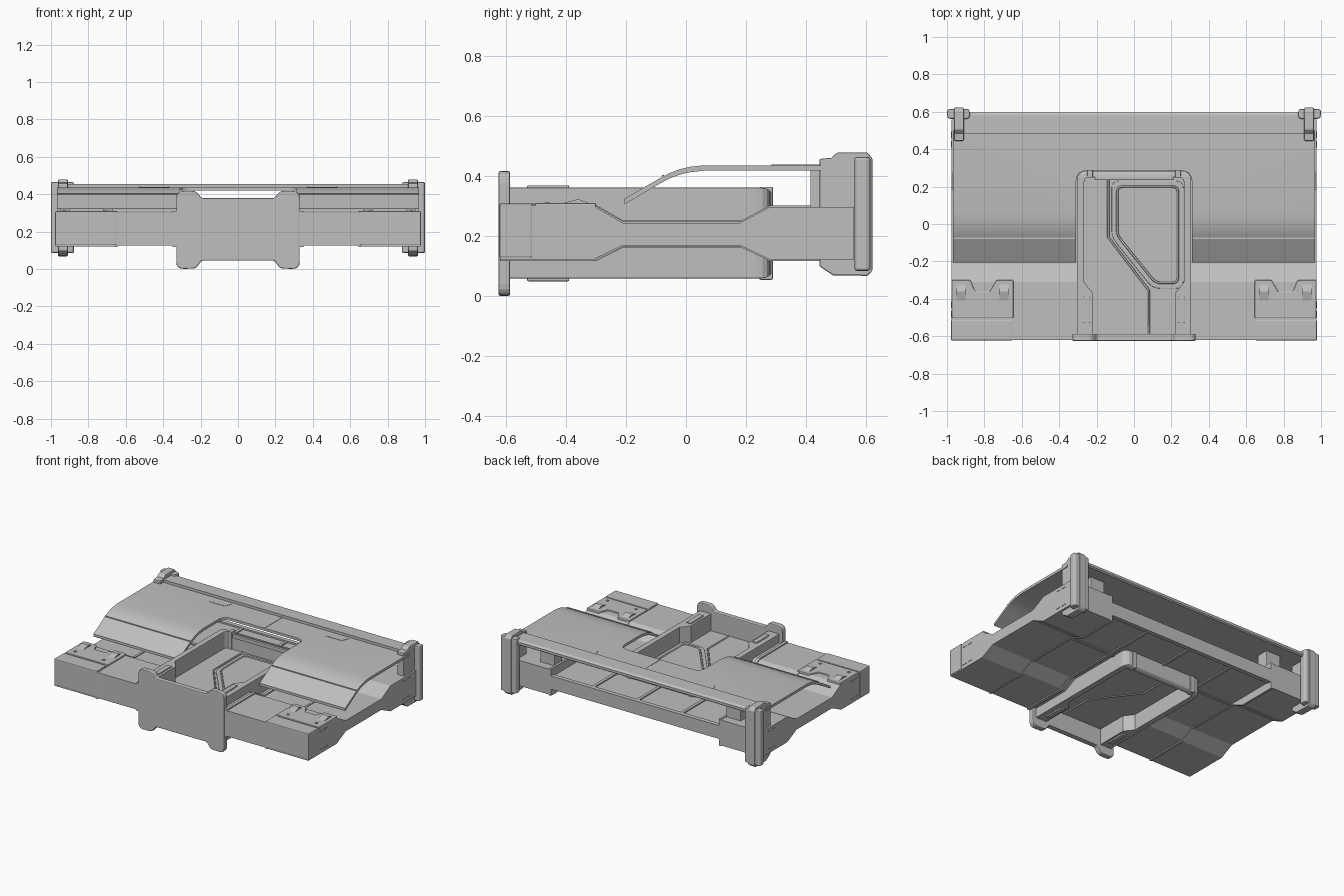
import bpy, bmesh, math
from mathutils import Vector

cube = bpy.data.objects.get("Cube")
if cube:
    bpy.data.objects.remove(cube, do_unlink=True)

grey = bpy.data.materials.new("plain grey")
grey.use_nodes = True
grey.diffuse_color = (0.52, 0.52, 0.52, 1)
grey.node_tree.nodes["Principled BSDF"].inputs["Base Color"].default_value = (0.52, 0.52, 0.52, 1)

PLACE = {
    "x": lambda p, t: (t, p[0], p[1]),
    "y": lambda p, t: (p[0], t, p[1]),
    "z": lambda p, t: (p[0], p[1], t),
}


def add_bevel(ob, width):
    mod = ob.modifiers.new("edges", "BEVEL")
    mod.width, mod.segments = width, 2
    mod.limit_method, mod.angle_limit = "ANGLE", math.radians(40)


def prism(name, pts, axis, a, b, bevel=0.0, mirror=False, smooth=False):
    """Extrude a flat outline along an axis from a to b."""
    bm = bmesh.new()
    place = PLACE[axis]
    low = [bm.verts.new(place(p, a)) for p in pts]
    high = [bm.verts.new(place(p, b)) for p in pts]
    bm.faces.new(low)
    bm.faces.new(high)
    n = len(pts)
    for i in range(n):
        j = (i + 1) % n
        bm.faces.new((low[i], low[j], high[j], high[i]))
    bmesh.ops.recalc_face_normals(bm, faces=bm.faces)
    mesh = bpy.data.meshes.new(name)
    bm.to_mesh(mesh)
    bm.free()
    mesh.materials.append(grey)
    ob = bpy.data.objects.new(name, mesh)
    bpy.context.collection.objects.link(ob)
    if bevel:
        add_bevel(ob, bevel)
    if mirror:
        ob.modifiers.new("other side", "MIRROR")
    if smooth:
        bpy.ops.object.select_all(action="DESELECT")
        ob.select_set(True)
        bpy.context.view_layer.objects.active = ob
        bpy.ops.object.shade_smooth_by_angle(angle=math.radians(25))
    return ob


def box(name, x, y, z, bevel=0.0, mirror=False):
    pts = [(x[0], y[0]), (x[1], y[0]), (x[1], y[1]), (x[0], y[1])]
    return prism(name, pts, "z", z[0], z[1], bevel, mirror)


def carve(ob, cutter, operation):
    """Boolean an object with a hidden helper."""
    cutter.hide_render = True
    cutter.hide_viewport = True
    mod = ob.modifiers.new("carve", "BOOLEAN")
    mod.object, mod.operation, mod.solver = cutter, operation, "EXACT"


def rounded(pts, r, steps=4):
    """Round each corner of an outline; r is one radius or one per corner."""
    out = []
    for i, p in enumerate(pts):
        rad = r[i] if isinstance(r, list) else r
        p = Vector(p)
        d0 = (Vector(pts[i - 1]) - p).normalized()
        d1 = (Vector(pts[(i + 1) % len(pts)]) - p).normalized()
        if rad == 0:
            out.append(p)
            continue
        for k in range(steps + 1):
            t = k / steps
            out.append(p + d0 * rad * (1 - t) ** 2 + d1 * rad * t ** 2)
    return out


def trim(name, pts, z, radius, cyclic=False):
    """Thin bead laid along a flat path."""
    cu = bpy.data.curves.new(name, "CURVE")
    cu.dimensions = "3D"
    cu.bevel_depth, cu.bevel_resolution = radius, 1
    sp = cu.splines.new("POLY")
    sp.points.add(len(pts) - 1)
    for sp_pt, p in zip(sp.points, pts):
        sp_pt.co = (p[0], p[1], z, 1)
    sp.use_cyclic_u = cyclic
    cu.materials.append(grey)
    ob = bpy.data.objects.new(name, cu)
    bpy.context.collection.objects.link(ob)


def offset_z(pts, d):
    return [(y, z + (d if z > 0.21 else -d)) for y, z in pts]


# Side decks: thick at the front, sloping to a thin waist that runs to the rear
deck = [(-0.62, 0.125), (-0.3, 0.125), (-0.21, 0.17), (0.56, 0.17),
        (0.56, 0.245), (-0.21, 0.245), (-0.31, 0.302), (-0.62, 0.302)]
prism("side_deck", deck, "x", 0.28, 0.66, mirror=True)
prism("deck_rib", offset_z(deck, 0.008), "x", 0.33, 0.35, mirror=True)

# Outer decks, thick at both ends
rail = [(-0.62, 0.122), (-0.31, 0.122), (-0.21, 0.17), (0.18, 0.17), (0.28, 0.122), (0.56, 0.122),
        (0.56, 0.298), (0.28, 0.298), (0.18, 0.245), (-0.21, 0.245), (-0.31, 0.302), (-0.62, 0.302)]
prism("outer_deck", rail, "x", 0.65, 0.975, mirror=True)
prism("outer_deck_rib", offset_z(rail, 0.005), "x", 0.645, 0.66, mirror=True)
for y in (-0.5, -0.45, 0.41, 0.46):
    for z in (0.148, 0.272):
        box("deck_slot", (0.97, 0.978), (y, y + 0.035), (z, z + 0.005), mirror=True)

# Thin centre floor with rear ribs
box("centre_floor", (-0.3, 0.3), (-0.6, 0.56), (0.17, 0.245))
box("centre_rib", (-0.01, 0.01), (0.28, 0.56), (0.162, 0.253))
box("rear_rib", (-0.66, 0.66), (0.53, 0.56), (0.163, 0.255))
box("middle_rib", (0.3, 0.65), (0.16, 0.18), (0.165, 0.252), mirror=True)

# Floor hatch and panel seam
hatch = [(-0.12, 0.23), (0.265, 0.23), (0.265, -0.345), (0.1, -0.345), (-0.12, -0.07)]
prism("hatch_plate", rounded(hatch, 0.04), "z", 0.24, 0.254, 0.004)
window = [(-0.09, 0.2), (0.235, 0.2), (0.235, -0.315), (0.115, -0.315), (-0.09, -0.06)]
seam = [(-0.138, 0.25), (-0.138, -0.07), (0.08, -0.355), (0.08, -0.585)]
trim("hatch_bead", rounded(window, 0.03), 0.254, 0.006, True)
for z in (0.245, 0.17):
    trim("floor_seam", seam, z, 0.006)

# Upright U-shaped frame around the floor, its rear end rounded in side view
wall = rounded([(-0.305, -0.6), (-0.305, 0.283), (0.305, 0.283), (0.305, -0.6),
                (0.22, -0.6), (0.22, -0.37), (0.267, -0.31), (0.267, 0.25),
                (-0.267, 0.25), (-0.267, -0.31), (-0.22, -0.37), (-0.22, -0.6)],
               [0, 0.05, 0.05, 0, 0, 0, 0, 0.03, 0.03, 0, 0, 0])
frame = prism("u_frame", wall, "z", 0.05, 0.37)
envelope = rounded([(-0.7, 0.06), (0.29, 0.06), (0.29, 0.362), (-0.7, 0.362)], [0, 0.04, 0.04, 0])
carve(frame, prism("frame_envelope", envelope, "x", -0.4, 0.4), "INTERSECT")
add_bevel(frame, 0.006)
box("frame_pad", (0.235, 0.27), (-0.53, -0.39), (0.05, 0.37), 0.004, True)
box("frame_latch", (0.22, 0.25), (0.245, 0.29), (0.055, 0.365), 0.004, True)
box("frame_lip", (-0.21, 0.21), (0.235, 0.255), (0.33, 0.355), 0.004)

# Front plate with notched top and bottom
half = [(0.33, 0.0), (0.33, 0.125), (0.33, 0.3), (0.33, 0.418),
        (0.225, 0.418), (0.195, 0.38)]
right = half + [(-x, z) for x, z in reversed(half)]
plate = [(0.195, 0.045), (0.225, 0.003)] + right + [(-0.225, 0.003), (-0.195, 0.045)]
radii = [0.01, 0.02, 0.04, 0, 0, 0.04, 0.02, 0.01]
prism("front_plate", rounded(plate, radii + radii[::-1]), "y", -0.625, -0.587, 0.006)

# Front corner boxes and notched top covers
box("corner_bar", (0.65, 0.978), (-0.623, -0.512), (0.128, 0.31), 0.006, True)
cover = [(0.645, -0.503), (0.975, -0.503), (0.975, -0.3), (0.875, -0.3),
         (0.85, -0.36), (0.77, -0.36), (0.735, -0.3), (0.645, -0.3)]
prism("corner_cover", cover, "z", 0.27, 0.311, 0.005, True)
for x in (0.67, 0.9):
    prism("cover_ridge", [(-0.42, 0.308), (-0.36, 0.324), (-0.31, 0.306)],
          "x", x, x + 0.05, mirror=True)
for x in (0.7, 0.92):
    box("cover_bolt", (x, x + 0.015), (-0.47, -0.455), (0.306, 0.315), mirror=True)

# Curved canopy with a rounded cut-out over the frame
top = [(-0.205, 0.325), (-0.085, 0.395), (-0.055, 0.411), (-0.02, 0.424),
       (0.015, 0.432), (0.06, 0.437), (0.5, 0.437)]
canopy = prism("canopy", top + [(y, z - 0.018) for y, z in reversed(top)],
               "x", -0.967, 0.967, smooth=True)
hole = rounded([(-0.31, -0.4), (-0.31, 0.285), (0.31, 0.285), (0.31, -0.4)], [0, 0.06, 0.06, 0])
carve(canopy, prism("canopy_cutter", hole, "z", 0.25, 0.6), "DIFFERENCE")
box("canopy_seam", (-0.005, 0.005), (0.285, 0.48), (0.432, 0.439))
prism("canopy_handle", [(0.37, 0.46), (0.53, 0.46), (0.51, 0.41), (0.39, 0.41)],
      "z", 0.434, 0.439, mirror=True)
box("canopy_hinge_line", (0.315, 0.967), (-0.08, -0.073), (0.392, 0.404), mirror=True)

# Rear cross bar
bar = [(0.48, 0.419), (0.585, 0.419), (0.595, 0.426), (0.595, 0.443), (0.58, 0.453), (0.48, 0.455)]
prism("rear_bar", bar, "x", -0.93, 0.93)

# Rear posts: flat upright, clamp strap and a bracket carrying the canopy
post = rounded([(0.878, 0.562), (0.998, 0.562), (1.0, 0.615), (0.878, 0.615)], 0.018)
prism("rear_post", post, "z", 0.085, 0.465, 0.008, True)
strap = [(0.445, 0.1), (0.49, 0.07), (0.605, 0.068), (0.622, 0.085), (0.622, 0.46),
         (0.605, 0.48), (0.505, 0.48), (0.485, 0.462), (0.445, 0.458)]
prism("post_strap", strap, "x", 0.91, 0.962, 0.005, True)
box("canopy_bracket", (0.66, 0.77), (0.415, 0.5), (0.29, 0.422), 0.004, True)
